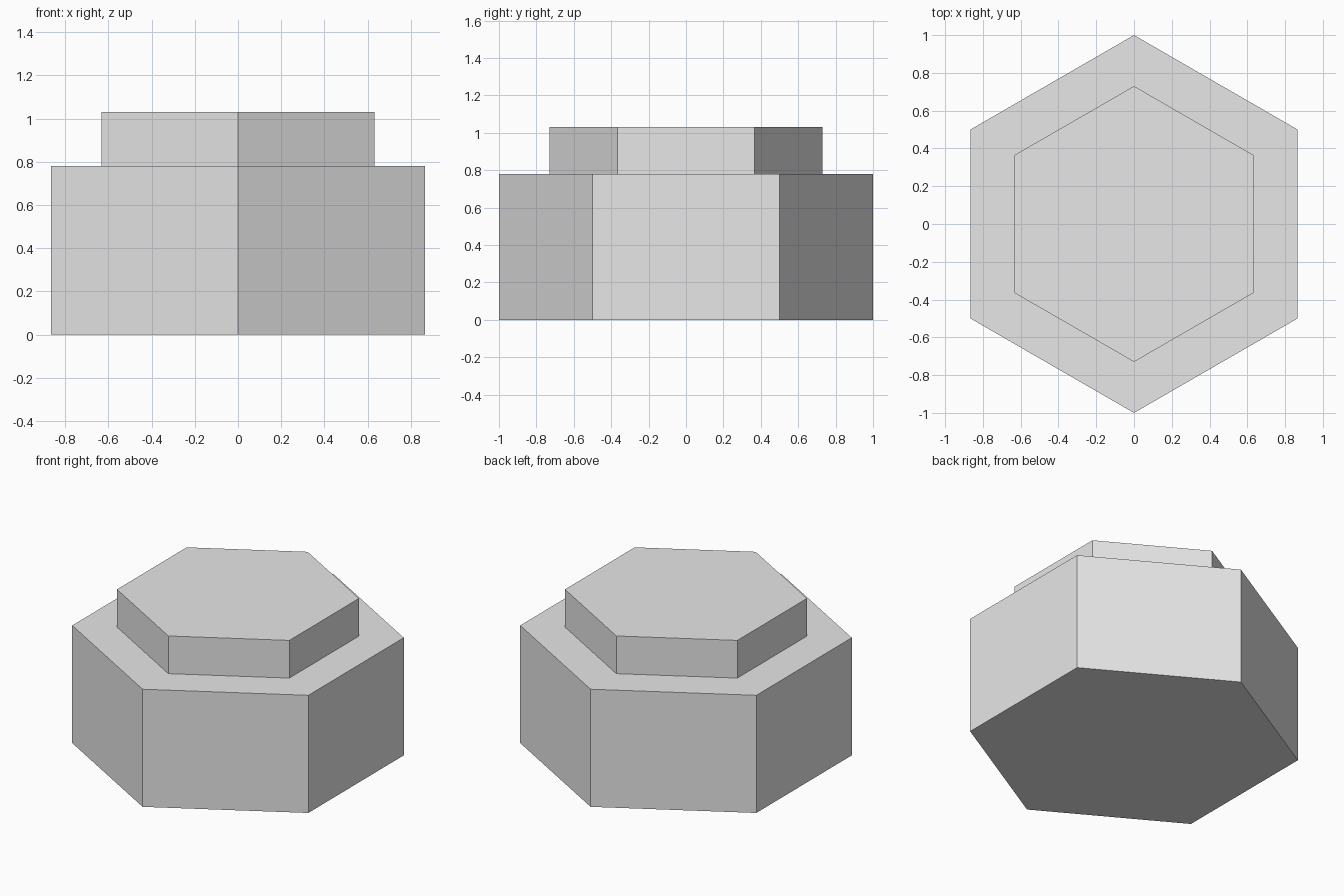
import bpy
import bmesh
from math import radians
from mathutils import Vector, Matrix

cube = bpy.data.objects.get("Cube")
if cube:
    bpy.data.objects.remove(cube, do_unlink=True)

# Plain grey for the whole model
grey = bpy.data.materials.new("light_grey")
grey.use_nodes = True
grey.diffuse_color = (0.8, 0.8, 0.8, 1)
grey.node_tree.nodes["Principled BSDF"].inputs["Base Color"].default_value = grey.diffuse_color


def hex_prism(name, radius, bottom, top):
    """Six-sided prism with corners pointing to the front and back."""
    bm = bmesh.new()
    corners = [Matrix.Rotation(radians(60 * i), 3, "Z") @ Vector((0, -radius, 0)) for i in range(6)]
    base = bm.faces.new([bm.verts.new((c.x, c.y, bottom)) for c in corners])
    side = bmesh.ops.extrude_face_region(bm, geom=[base], use_keep_orig=True)
    raised = [v for v in side["geom"] if isinstance(v, bmesh.types.BMVert)]
    bmesh.ops.translate(bm, verts=raised, vec=(0, 0, top - bottom))
    bmesh.ops.recalc_face_normals(bm, faces=bm.faces)
    mesh = bpy.data.meshes.new(name)
    bm.to_mesh(mesh)
    bm.free()
    mesh.materials.append(grey)
    obj = bpy.data.objects.new(name, mesh)
    bpy.context.collection.objects.link(obj)
    return obj


# Wide body with a smaller raised step on top
hex_prism("body", 1.0, 0.0, 0.78)
hex_prism("top_step", 0.73, 0.78, 1.03)
